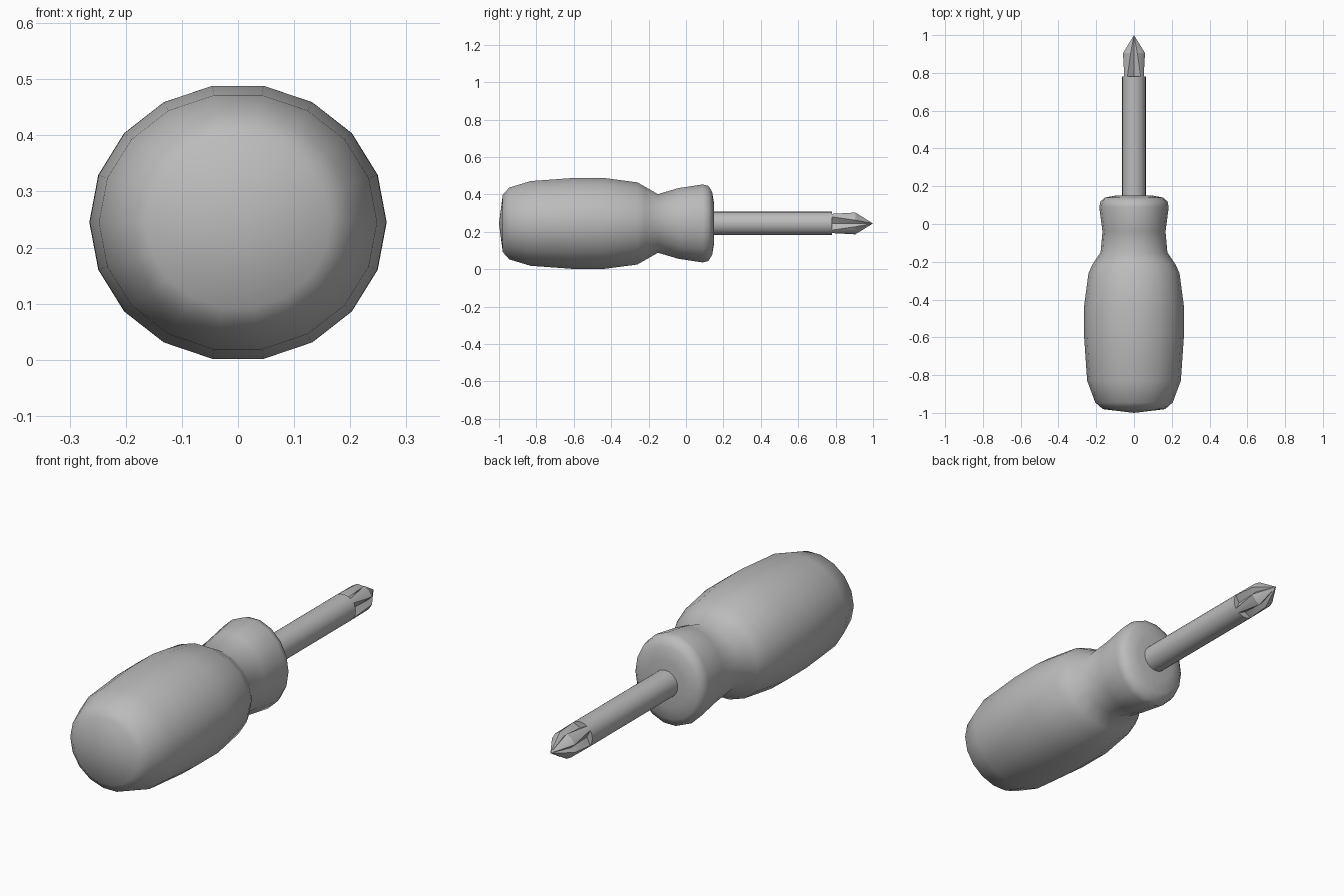
import bpy, bmesh
from math import sin, cos, tau, radians

if "Cube" in bpy.data.objects:
    bpy.data.objects.remove(bpy.data.objects["Cube"])

AXIS_Z = 0.245

grey = bpy.data.materials.new("plain_grey")
grey.use_nodes = True
colour = (0.5, 0.5, 0.5, 1)
grey.diffuse_color = colour
grey.node_tree.nodes["Principled BSDF"].inputs["Base Color"].default_value = colour


def loft(name, rings, start=None, end=None, smooth=40):
    """Skin rings of (x, y, z) points; close each end with a point or a flat cap."""
    bm = bmesh.new()
    loops = [[bm.verts.new(p) for p in ring] for ring in rings]
    n = len(loops[0])
    for a, b in zip(loops, loops[1:]):
        for i in range(n):
            j = (i + 1) % n
            bm.faces.new((a[i], a[j], b[j], b[i]))
    for loop, apex in ((loops[0], start), (loops[-1], end)):
        if apex is None:
            bm.faces.new(loop)
        else:
            tip = bm.verts.new((0, apex, AXIS_Z))
            for i in range(n):
                bm.faces.new((loop[i], loop[(i + 1) % n], tip))
    bmesh.ops.recalc_face_normals(bm, faces=bm.faces)
    mesh = bpy.data.meshes.new(name)
    bm.to_mesh(mesh)
    bm.free()
    mesh.materials.append(grey)
    obj = bpy.data.objects.new(name, mesh)
    bpy.context.collection.objects.link(obj)
    bpy.ops.object.select_all(action="DESELECT")
    obj.select_set(True)
    bpy.context.view_layer.objects.active = obj
    bpy.ops.object.shade_smooth_by_angle(angle=radians(smooth))
    return obj


def ellipse(y, rx, rz, sides):
    return [(rx * cos(tau * i / sides), y, AXIS_Z + rz * sin(tau * i / sides))
            for i in range(sides)]


# Handle: oval grip, narrow waist and flared collar (y, half width, half height)
profile = [
    (-0.98, 0.165, 0.155), (-0.945, 0.205, 0.195), (-0.83, 0.248, 0.23),
    (-0.6, 0.264, 0.247), (-0.44, 0.265, 0.247), (-0.26, 0.241, 0.223),
    (-0.215, 0.22, 0.197), (-0.15, 0.177, 0.159), (-0.04, 0.167, 0.192),
    (0.09, 0.184, 0.212), (0.12, 0.177, 0.204), (0.14, 0.155, 0.17),
    (0.15, 0.1, 0.11),
]
loft("handle", [ellipse(y, rx, rz, 18) for y, rx, rz in profile],
     start=-1.0, end=0.152, smooth=70)

# Shaft: plain round rod
SHAFT_R = 0.0625
loft("shaft", [ellipse(y, SHAFT_R, SHAFT_R, 24) for y in (0.13, 0.78)])


def cross_ring(y, fin_r, groove_r, edge):
    """Cross-shaped section with four grooves, each 2 * edge degrees wide."""
    ring = []
    for q in range(4):
        for angle, r in ((0, groove_r), (edge, fin_r), (45, fin_r), (90 - edge, fin_r)):
            a = radians(90 * q + angle)
            ring.append((r * cos(a), y, AXIS_Z + r * sin(a)))
    return ring


# Driver tip: four grooves that narrow towards the point
loft("driver_tip", [cross_ring(0.775, SHAFT_R, 0.034, 35),
                    cross_ring(0.905, 0.061, 0.04, 17)], end=1.0, smooth=25)
